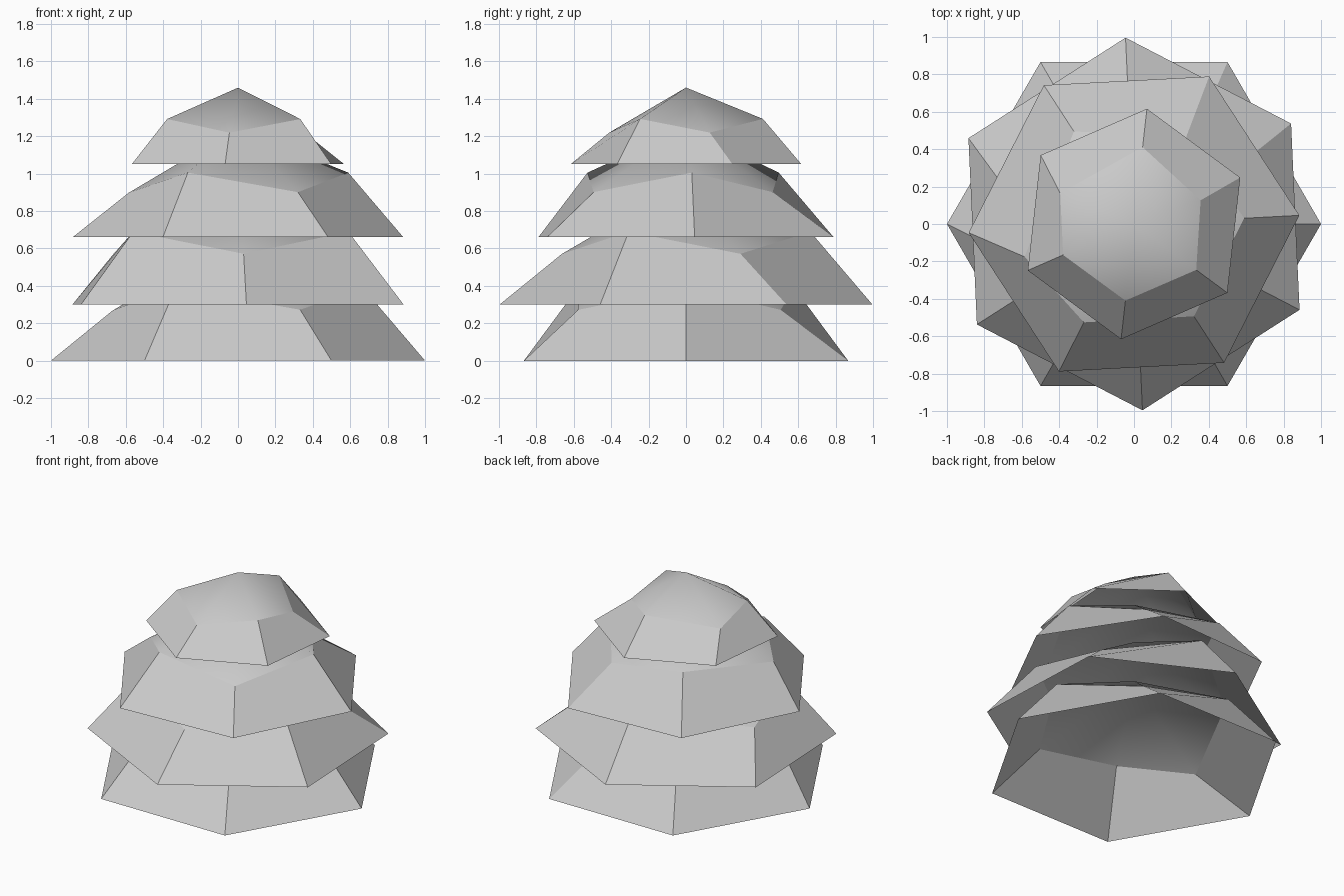
import bpy, bmesh
from math import radians, cos, sin

if "Cube" in bpy.data.objects:
    bpy.data.objects.remove(bpy.data.objects["Cube"])

# Inner ring of one tier: (angle, radius, height) for a unit-radius rim
RING = [(0, .667, .39), (56, .61, .272), (120, .667, .39),
        (193.7, .69, .268), (240, .667, .39), (300, .665, .272)]
APEX = .66


def tier(name, radius, z, turn):
    """Open hexagonal branch layer: flared skirt plus a softly shaded cap."""
    bm = bmesh.new()

    def point(angle, r, h):
        a = radians(angle + turn)
        return bm.verts.new((radius * r * cos(a), radius * r * sin(a), z + radius * h))

    rim = [point(60 * i, 1, 0) for i in range(6)]
    ring = [point(*p) for p in RING]
    top = bm.verts.new((0, 0, z + radius * APEX))
    for i in range(6):
        j = (i + 1) % 6
        bm.faces.new((rim[i], rim[j], ring[j], ring[i]))
        bm.faces.new((ring[i], ring[j], top)).smooth = True
    # crisp corners between the skirt panels and the cap
    for e in bm.edges:
        if top not in e.verts:
            e.smooth = False
    mesh = bpy.data.meshes.new(name)
    bm.to_mesh(mesh)
    bm.free()
    obj = bpy.data.objects.new(name, mesh)
    bpy.context.collection.objects.link(obj)
    return obj


# Stacked layers, each twisted against the one below
tier("bottom_branches", 1.0, 0.0, 0)
tier("lower_branches", .997, .30, -27.4)
tier("upper_branches", .885, .66, 3)
tier("top_branches", .62, 1.05, -36.4)
